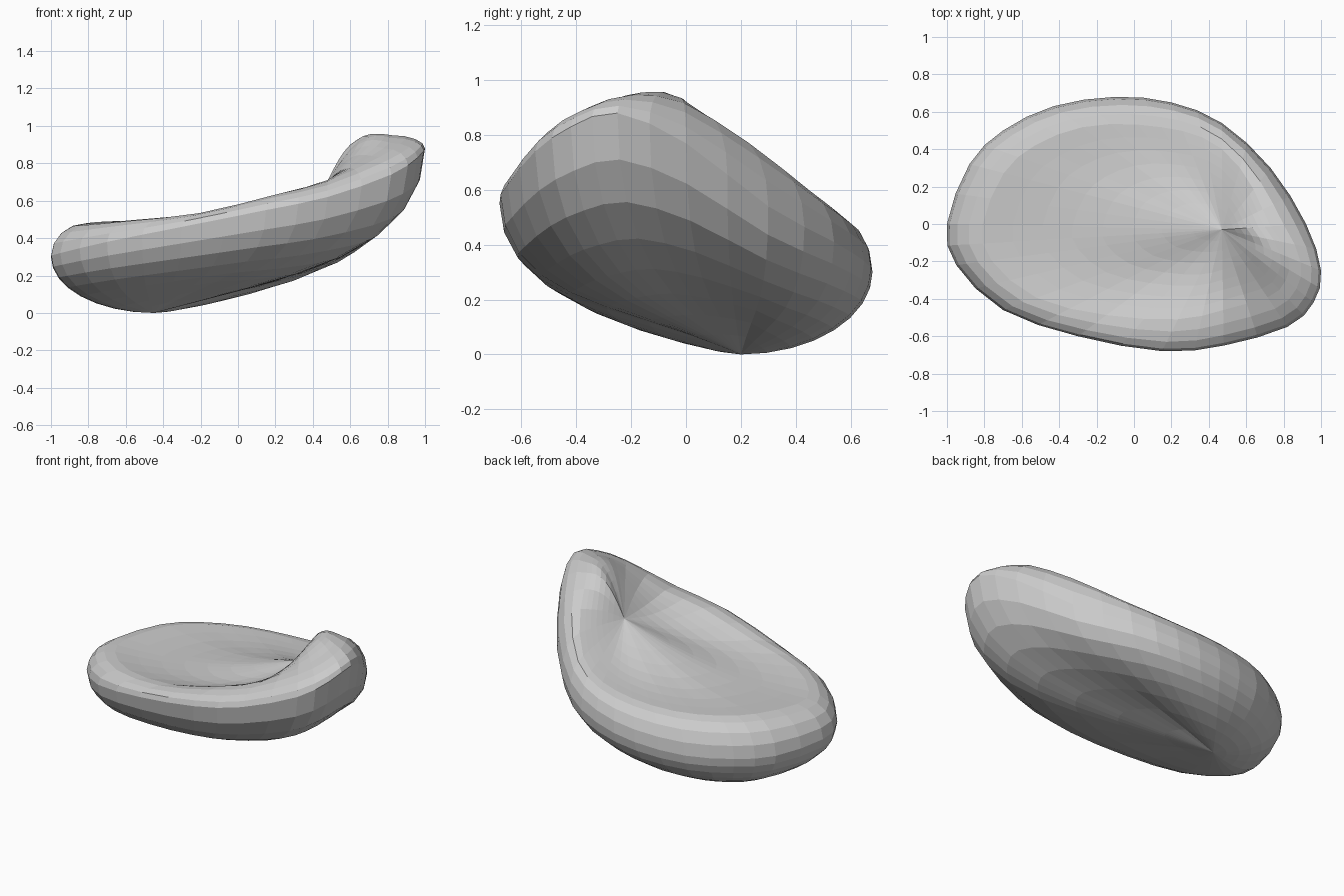
import bpy, bmesh, math
from mathutils import Vector

if "Cube" in bpy.data.objects:
    bpy.data.objects.remove(bpy.data.objects["Cube"])

# Rim stations: x, y, height at widest point, crest height, bulge of the dish
RIM = [
    (1.0, -.25, .88, .95, .10), (.92, 0, .77, .93, .09), (.73, .30, .54, .79, .02),
    (.47, .54, .41, .61, .0), (.20, .65, .34, .53, -.03), (-.10, .68, .30, .50, -.05),
    (-.43, .63, .28, .49, -.06), (-.70, .50, .28, .49, -.07), (-.88, .32, .28, .49, -.07),
    (-1.0, 0, .30, .48, -.07), (-.95, -.22, .32, .48, -.07), (-.70, -.46, .38, .50, -.07),
    (-.30, -.60, .46, .54, -.06), (.15, -.68, .55, .64, -.05), (.48, -.65, .62, .71, -.01),
    (.82, -.55, .74, .84, .06), (.96, -.42, .83, .91, .10),
]
BASE = Vector((-.45, .20, 0))
PIT = Vector((.47, -.03, .69))


def halfway(a, b, c, d):
    return tuple((-p + 9 * q + 9 * r - s) / 16 for p, q, r, s in zip(a, b, c, d))


# Smooth the closed rim to twice as many stations
n = len(RIM)
stations = []
for i in range(n):
    stations.append(RIM[i])
    stations.append(halfway(RIM[i - 1], RIM[i], RIM[(i + 1) % n], RIM[(i + 2) % n]))


def section(x, y, zo, zc, bulge):
    """Points of one radial section, from the underside up and over into the pit."""
    pts = []
    rim = Vector((x, y, zo))
    lift = min(.38, 1.5 * max(0, zo - .3))
    for k in range(1, 9):                       # rounded underside
        a = math.pi / 2 * k / 8
        u = math.sin(a)
        p = BASE.lerp(rim, u)
        p.z = zo * (1 - math.cos(a)) + lift * u * (1 - u) ** 1.3
        pts.append(p)
    inward = (PIT - rim)
    inward.z = 0
    inward.normalize()
    inset = .19 - .2 * max(0, x) * max(0, y)
    for k in range(1, 5):                       # rolled lip
        a = math.pi / 2 * k / 4
        p = rim + inward * inset * (1 - math.cos(a))
        p.z = zo + (zc - zo) * math.sin(a)
        pts.append(p)
    crest = pts[-1].copy()
    for k in range(1, 8):                       # dished top
        t = k / 8
        p = crest.lerp(PIT, t)
        p.z += bulge * math.sin(math.pi * t)
        pts.append(p)
    return pts


# Skin the sections into one closed body
bm = bmesh.new()
cols = [[bm.verts.new(p) for p in section(*s)] for s in stations]
bottom, top = bm.verts.new(BASE), bm.verts.new(PIT)
for i, a in enumerate(cols):
    b = cols[(i + 1) % len(cols)]
    bm.faces.new((bottom, b[0], a[0]))
    for j in range(len(a) - 1):
        bm.faces.new((a[j], b[j], b[j + 1], a[j + 1]))
    bm.faces.new((a[-1], b[-1], top))
bmesh.ops.recalc_face_normals(bm, faces=bm.faces)
mesh = bpy.data.meshes.new("dished_shell")
bm.to_mesh(mesh)
bm.free()
bpy.context.collection.objects.link(bpy.data.objects.new("dished_shell", mesh))
